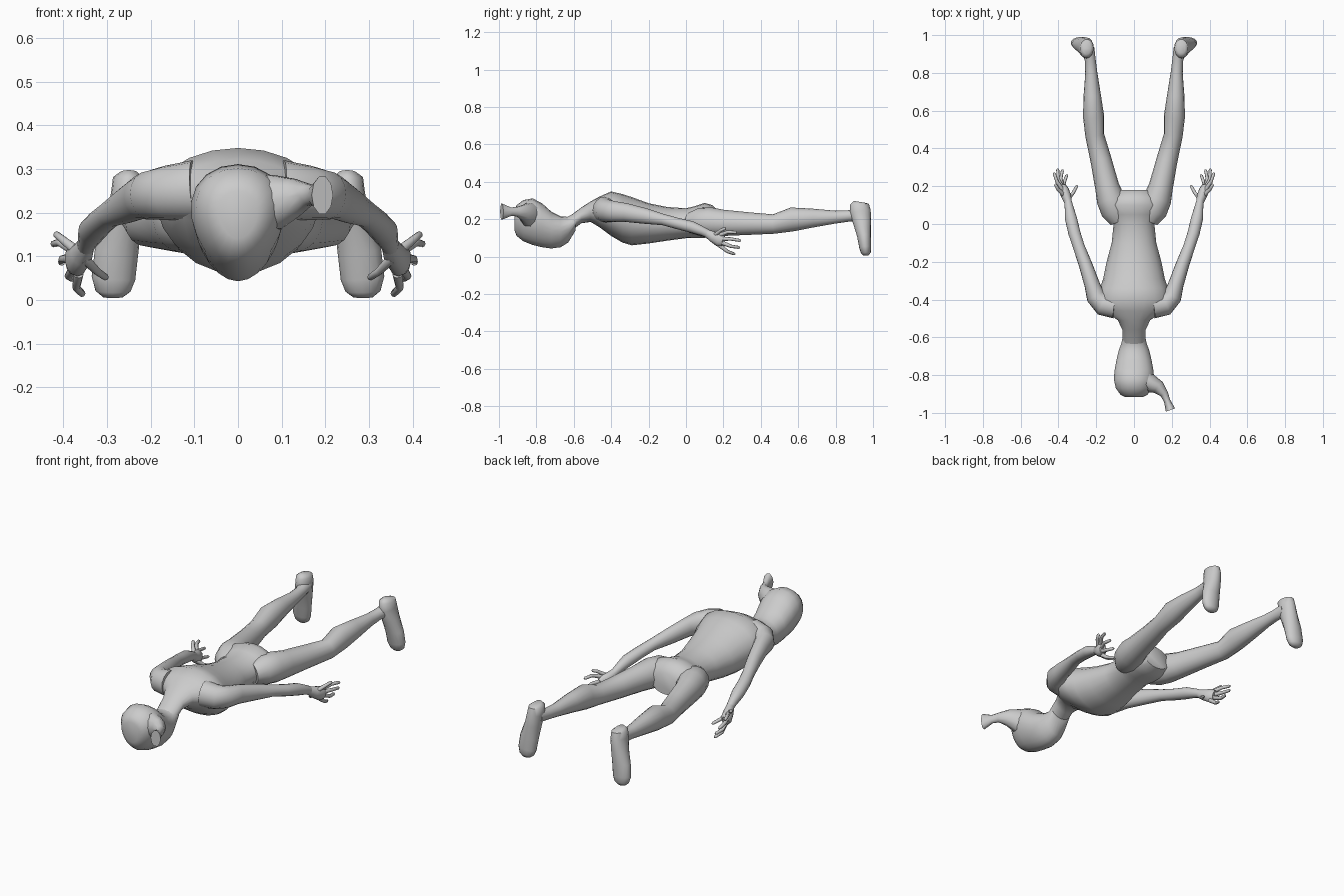
import bpy, bmesh, math
from mathutils import Vector

skin = bpy.data.materials.new("plain_grey")
skin.diffuse_color = (0.6, 0.6, 0.6, 1)


def loft(name, rows, sides=16, up=(0, 0, 1), axis=None, egg=0.0, mirror=False):
    """Skin elliptical rings (x, y, z, half width, half height) along a path."""
    bm = bmesh.new()
    pts = [Vector(r[:3]) for r in rows]
    rings = []
    for i, r in enumerate(rows):
        t = Vector(axis) if axis else pts[min(i + 1, len(pts) - 1)] - pts[max(i - 1, 0)]
        t.normalize()
        side = t.cross(Vector(up)).normalized()
        top = side.cross(t)
        ring = []
        for k in range(sides):
            a = 2 * math.pi * k / sides
            w = r[3] * math.cos(a) * (1 + egg * math.sin(a))
            ring.append(bm.verts.new(pts[i] + side * w + top * r[4] * math.sin(a)))
        rings.append(ring)
    for a, b in zip(rings, rings[1:]):
        for k in range(sides):
            n = (k + 1) % sides
            bm.faces.new((a[k], a[n], b[n], b[k]))
    bm.faces.new(rings[0][::-1])
    bm.faces.new(rings[-1])
    bmesh.ops.recalc_face_normals(bm, faces=bm.faces)
    mesh = bpy.data.meshes.new(name)
    bm.to_mesh(mesh)
    bm.free()
    mesh.materials.append(skin)
    ob = bpy.data.objects.new(name, mesh)
    bpy.context.collection.objects.link(ob)
    if mirror:
        ob.modifiers.new("mirror", 'MIRROR').use_mirror_merge = False
    bpy.ops.object.select_all(action='DESELECT')
    ob.select_set(True)
    bpy.context.view_layer.objects.active = ob
    bpy.ops.object.shade_smooth_by_angle(angle=math.radians(55))
    return ob


def span(table):
    """Turn (y, half width, bottom, top) rows into centred rings."""
    return [(0, y, (lo + hi) / 2, w, (hi - lo) / 2) for y, w, lo, hi in table]


# Torso with neck and hips
loft("torso", span([
    (-0.66, .055, .11, .20), (-0.61, .060, .14, .225), (-0.56, .062, .178, .262),
    (-0.51, .085, .185, .295), (-0.46, .155, .155, .322), (-0.40, .190, .11, .348),
    (-0.34, .180, .075, .334), (-0.29, .163, .06, .318), (-0.20, .145, .07, .285),
    (-0.10, .118, .085, .265), (0.0, .108, .098, .258), (0.05, .130, .10, .270),
    (0.10, .145, .10, .287), (0.14, .125, .105, .275), (0.18, .085, .12, .24)]),
    sides=20, axis=(0, 1, 0))

# Head, narrower toward the chin
loft("head", span([
    (-0.917, .045, .14, .25), (-0.905, .070, .11, .275), (-0.87, .095, .082, .302),
    (-0.82, .106, .062, .311), (-0.77, .101, .050, .285), (-0.72, .092, .043, .24),
    (-0.67, .080, .05, .215), (-0.63, .066, .075, .212), (-0.59, .058, .14, .225)]),
    sides=20, axis=(0, 1, 0), egg=0.2)

# Flared stalk on one side of the head
loft("head_stalk", [
    (.03, -.81, .215, .055, .075), (.085, -.845, .225, .05, .065),
    (.13, -.865, .235, .036, .045), (.16, -.90, .24, .022, .027),
    (.175, -.935, .24, .017, .023), (.193, -.985, .24, .026, .045)], sides=10)

# Legs
loft("leg", [
    (.075, .02, .18, .055, .055), (.10, .07, .185, .075, .075),
    (.123, .13, .185, .075, .078), (.143, .20, .18, .064, .070),
    (.175, .34, .176, .056, .060), (.208, .47, .174, .050, .052),
    (.214, .57, .199, .056, .064), (.221, .68, .206, .046, .050),
    (.226, .80, .211, .032, .034), (.232, .87, .217, .029, .030),
    (.245, .93, .225, .035, .035)], mirror=True)

# Feet with toes hanging down and slightly outward
loft("foot", [
    (.250, .930, .292, .020, .032), (.250, .928, .280, .036, .050),
    (.252, .932, .240, .039, .056), (.262, .942, .180, .042, .048),
    (.278, .952, .110, .050, .037), (.285, .958, .050, .050, .032),
    (.286, .962, .020, .040, .026), (.286, .963, .006, .022, .015)],
    up=(0, 1, 0), mirror=True)

# Arms
loft("arm", [
    (.10, -.435, .250, .065, .070), (.165, -.425, .245, .060, .062),
    (.203, -.385, .240, .050, .056), (.222, -.32, .235, .041, .050),
    (.255, -.22, .217, .036, .042), (.292, -.12, .197, .031, .030),
    (.315, -.05, .178, .032, .030), (.334, .03, .158, .032, .031),
    (.344, .09, .135, .023, .024), (.350, .125, .118, .019, .021)],
    mirror=True)

# Palms
loft("palm", [
    (.347, .11, .125, .019, .021), (.358, .145, .105, .026, .030),
    (.371, .18, .090, .027, .038), (.378, .20, .084, .018, .028)],
    sides=12, mirror=True)

# Fingers: base, bent knuckle, tip
fingers = {
    "index_finger": ((.378, .18, .115), (.408, .225, .132), (.424, .272, .128)),
    "middle_finger": ((.380, .19, .095), (.402, .24, .094), (.404, .294, .085)),
    "ring_finger": ((.375, .19, .075), (.388, .24, .055), (.378, .288, .048)),
    "little_finger": ((.365, .18, .060), (.370, .22, .028), (.354, .262, .012)),
    "outer_digit": ((.372, .155, .115), (.403, .185, .140), (.418, .212, .152)),
    "thumb": ((.352, .13, .095), (.322, .165, .065), (.300, .205, .050)),
}
for name, (base, knuckle, tip) in fingers.items():
    end = Vector(tip)
    near = end.lerp(Vector(knuckle), 0.15)
    loft(name, [(*base, .012, .012), (*knuckle, .009, .009),
                (*near, .008, .008), (*end, .004, .004)], sides=8, mirror=True)
